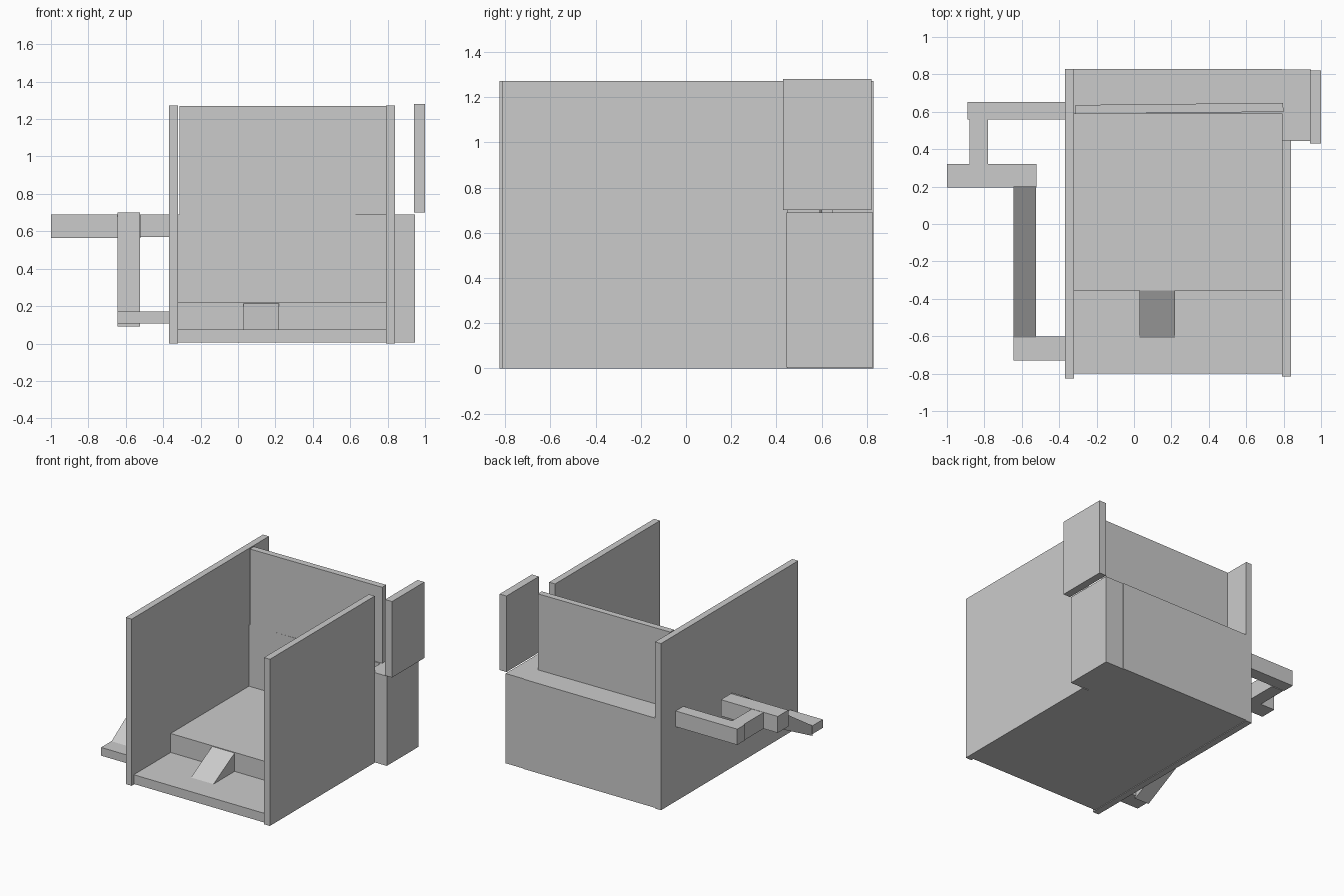
import bpy, bmesh, math
from mathutils import Matrix

if "Cube" in bpy.data.objects:
    bpy.data.objects.remove(bpy.data.objects["Cube"])


def prism(name, profile, x0, x1):
    """Extrude a (y, z) profile along x."""
    bm = bmesh.new()
    face = bm.faces.new([bm.verts.new((x0, y, z)) for y, z in profile])
    ext = bmesh.ops.extrude_face_region(bm, geom=[face])
    verts = [g for g in ext["geom"] if isinstance(g, bmesh.types.BMVert)]
    bmesh.ops.translate(bm, verts=verts, vec=(x1 - x0, 0, 0))
    bmesh.ops.recalc_face_normals(bm, faces=bm.faces)
    mesh = bpy.data.meshes.new(name)
    bm.to_mesh(mesh)
    bm.free()
    obj = bpy.data.objects.new(name, mesh)
    bpy.context.collection.objects.link(obj)
    return obj


def box(name, x, y, z):
    return prism(name, [(y[0], z[0]), (y[1], z[0]), (y[1], z[1]), (y[0], z[1])], *x)


# Side walls
box("left_wall", (-0.37, -0.32), (-0.825, 0.83), (0, 1.272))
box("right_wall", (0.79, 0.84), (-0.815, 0.45), (0, 1.272))

# Stepped floor and low back block in one profile
prism("stepped_floor", [(-0.80, 0.005), (0.83, 0.005), (0.83, 0.69), (0.59, 0.69),
                        (0.59, 0.22), (-0.355, 0.22), (-0.355, 0.075), (-0.80, 0.075)],
      -0.32, 0.79)

# Wedge ramp up to the raised floor
prism("floor_ramp", [(-0.61, 0.075), (-0.355, 0.075), (-0.355, 0.215)], 0.03, 0.22)

# Upper back wall, very slightly turned about z
wall = box("upper_back_wall", (-0.555, 0.555), (-0.024, 0.024), (0.69, 1.27))
wall.matrix_world = Matrix.Translation((0.243, 0.618, 0)) @ Matrix.Rotation(math.radians(0.6), 4, "Z")

# Corner block and the panel above it
box("corner_block", (0.79, 0.945), (0.445, 0.825), (0.005, 0.69))
box("corner_panel", (0.942, 1.0), (0.43, 0.82), (0.70, 1.28))

# Outside walkway on the left
box("walkway_back", (-0.89, -0.37), (0.56, 0.653), (0.57, 0.69))
box("walkway_link", (-0.88, -0.78), (0.32, 0.56), (0.565, 0.688))
box("walkway_landing", (-1.0, -0.52), (0.195, 0.322), (0.565, 0.69))
box("walkway_foot", (-0.645, -0.37), (-0.73, -0.602), (0.107, 0.17))
prism("walkway_slope", [(-0.61, 0.09), (0.20, 0.51), (0.20, 0.70), (-0.61, 0.168)],
      -0.643, -0.523)
